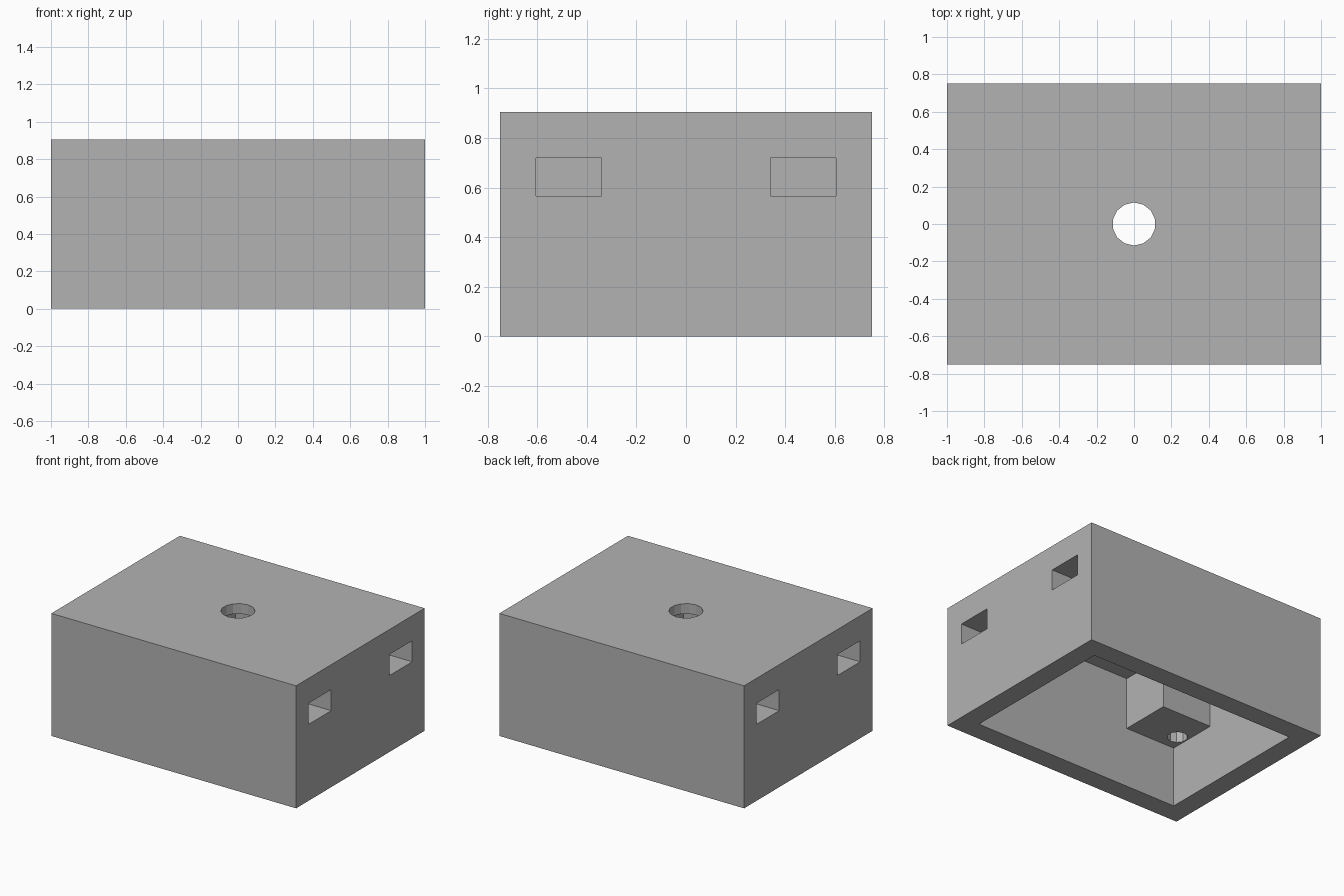
import bpy, bmesh
from mathutils import Matrix, Vector

cube = bpy.data.objects.get("Cube")
if cube:
    bpy.data.objects.remove(cube, do_unlink=True)

# Main dimensions
HALF_X, HALF_Y, HEIGHT = 1.0, 0.75, 0.905
WALL, CEILING = 0.15, 0.83
IN_X, IN_Y = HALF_X - WALL, HALF_Y - WALL
POST_X, POST_Y, POST_Z = 0.41, 0.38, 0.446
SLOT_Y, SLOT_Z, SLOT_DEPTH = (0.34, 0.605), (0.565, 0.72), 0.36
BELOW = -0.1

grey = bpy.data.materials.new("light grey")
grey.use_nodes = True
colour = (0.45, 0.45, 0.45, 1)
grey.diffuse_color = colour
grey.node_tree.nodes["Principled BSDF"].inputs["Base Color"].default_value = colour


def finish(name, bm):
    bmesh.ops.recalc_face_normals(bm, faces=bm.faces)
    mesh = bpy.data.meshes.new(name)
    bm.to_mesh(mesh)
    bm.free()
    mesh.materials.append(grey)
    obj = bpy.data.objects.new(name, mesh)
    bpy.context.collection.objects.link(obj)
    return obj


def box(name, x, y, z):
    bm = bmesh.new()
    spans = (x, y, z)
    centre = Vector([(a + b) / 2 for a, b in spans])
    size = Vector([abs(b - a) for a, b in spans])
    bmesh.ops.create_cube(bm, size=1, matrix=Matrix.Translation(centre) @ Matrix.Diagonal(size.to_4d()))
    return finish(name, bm)


def cylinder(name, x, y, z, radius, sides):
    bm = bmesh.new()
    bmesh.ops.create_cone(bm, cap_ends=True, segments=sides, radius1=radius, radius2=radius,
                          depth=z[1] - z[0], matrix=Matrix.Translation((x, y, sum(z) / 2)))
    return finish(name, bm)


def cut(body, cutter):
    cutter.hide_render = True
    mod = body.modifiers.new("cut", "BOOLEAN")
    mod.operation, mod.solver, mod.object = "DIFFERENCE", "EXACT", cutter
    bpy.context.view_layer.objects.active = body
    bpy.ops.object.modifier_apply(modifier=mod.name)
    bpy.data.objects.remove(cutter, do_unlink=True)


# Enclosure block
housing = box("housing", (-HALF_X, HALF_X), (-HALF_Y, HALF_Y), (0, HEIGHT))

# Open cavity below the posts, then the cross-shaped space between the corner posts
cut(housing, box("lower_cavity", (-IN_X, IN_X), (-IN_Y, IN_Y), (BELOW, POST_Z)))
px, py = IN_X - POST_X, IN_Y - POST_Y
cut(housing, box("long_cavity", (-IN_X, IN_X), (-py, py), (BELOW, CEILING)))
cut(housing, box("wide_cavity", (-px, px), (-IN_Y, IN_Y), (BELOW, CEILING)))

# Round opening in the top
cut(housing, cylinder("top_hole", 0, 0, (CEILING - 0.1, HEIGHT + 0.1), 0.115, 14))

# Screw hole and side slot in each corner post
for sx in (-1, 1):
    for sy in (-1, 1):
        cut(housing, cylinder("screw_hole", sx * 0.775, sy * sum(SLOT_Y) / 2,
                              (POST_Z - 0.1, SLOT_Z[0] + 0.05), 0.07, 10))
        cut(housing, box("nut_slot", (sx * (HALF_X - SLOT_DEPTH), sx * (HALF_X + 0.1)),
                         (sy * SLOT_Y[0], sy * SLOT_Y[1]), SLOT_Z))
